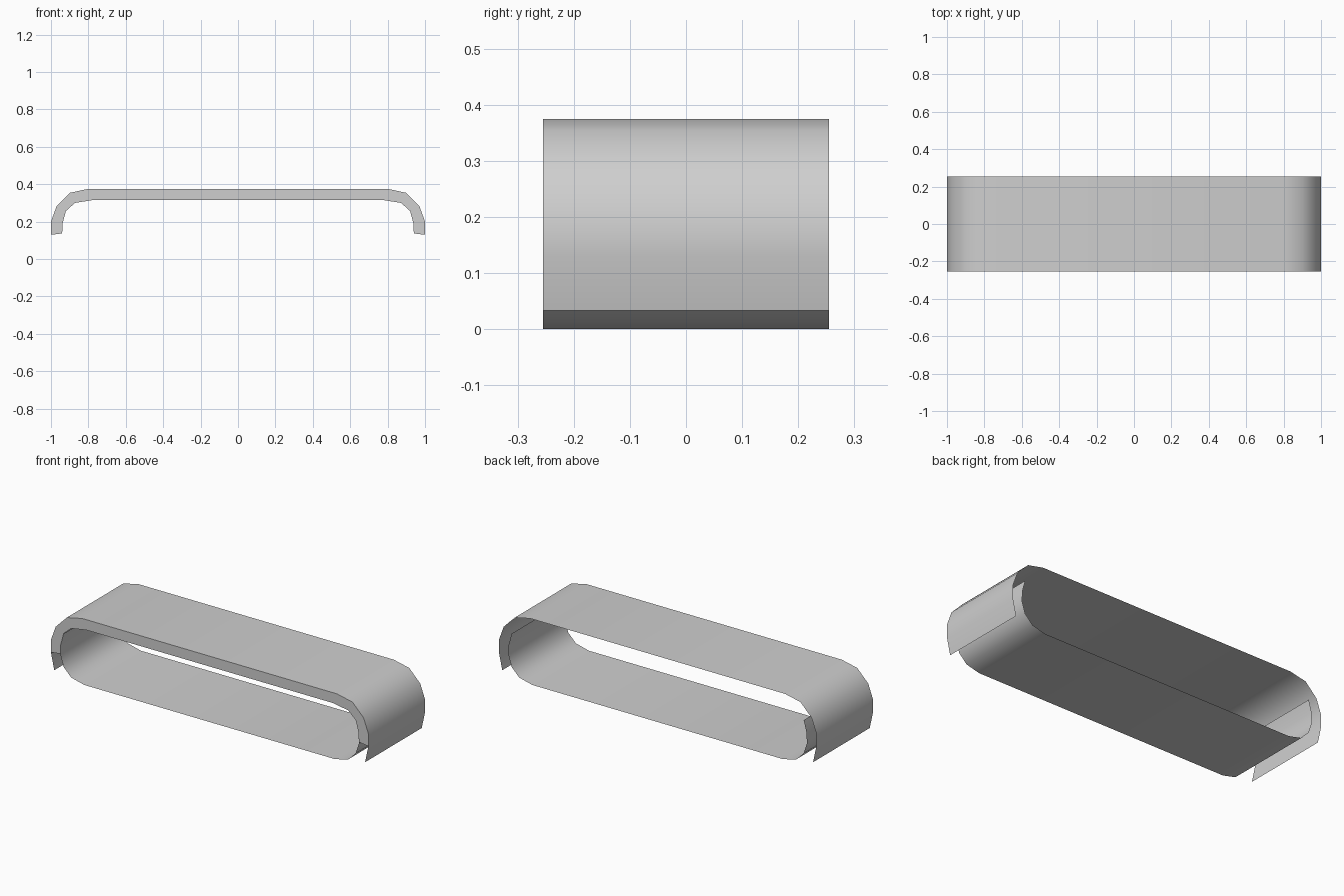
import bpy
import bmesh
from math import radians

if "Cube" in bpy.data.objects:
    bpy.data.objects.remove(bpy.data.objects["Cube"], do_unlink=True)

HALF_DEPTH = 0.255

# One neutral grey for every part
grey = bpy.data.materials.new("light_grey")
grey.use_nodes = True
colour = (0.62, 0.62, 0.62, 1)
grey.diffuse_color = colour
grey.node_tree.nodes["Principled BSDF"].inputs["Base Color"].default_value = colour


def mirrored(half):
    """Complete a half profile that runs from the +x end towards the middle."""
    return half + [(-x, z) for x, z in reversed(half)]


def strip(name, line_a, y_a, line_b, y_b):
    """Span a sheet of quads between two matching lines of (x, z) points."""
    bm = bmesh.new()
    a = [bm.verts.new((x, y_a, z)) for x, z in line_a]
    b = [bm.verts.new((x, y_b, z)) for x, z in line_b]
    for i in range(len(a) - 1):
        bm.faces.new((a[i], a[i + 1], b[i + 1], b[i]))
    mesh = bpy.data.meshes.new(name)
    bm.to_mesh(mesh)
    bm.free()
    mesh.materials.append(grey)
    obj = bpy.data.objects.new(name, mesh)
    bpy.context.collection.objects.link(obj)
    bpy.ops.object.select_all(action="DESELECT")
    obj.select_set(True)
    bpy.context.view_layer.objects.active = obj
    bpy.ops.object.shade_smooth_by_angle(angle=radians(40))
    return obj


# Profiles, from the lower +x end up to the flat middle
outer = [(1.0, 0.13), (1.0, 0.2), (0.97, 0.283), (0.9, 0.354), (0.803, 0.375)]
inner = [(0.94, 0.137), (0.938, 0.19), (0.92, 0.257), (0.872, 0.3), (0.775, 0.316)]
lower = [(0.92, 0.257), (0.938, 0.19), (0.94, 0.13), (0.92, 0.068), (0.872, 0.02), (0.79, 0.0)]
lip = [(0.979, 0.033)]

# Outer cover with its turned-in lower lips
cover = mirrored(lip + outer)
strip("outer_cover", cover, HALF_DEPTH, cover, -HALF_DEPTH)

# Inner tray, curving up at both ends
tray = mirrored(lower)
strip("inner_tray", tray, -HALF_DEPTH, tray, HALF_DEPTH)

# Flat rim closing the front between cover and opening
strip("front_rim", mirrored(outer), -HALF_DEPTH, mirrored(inner), -HALF_DEPTH)
